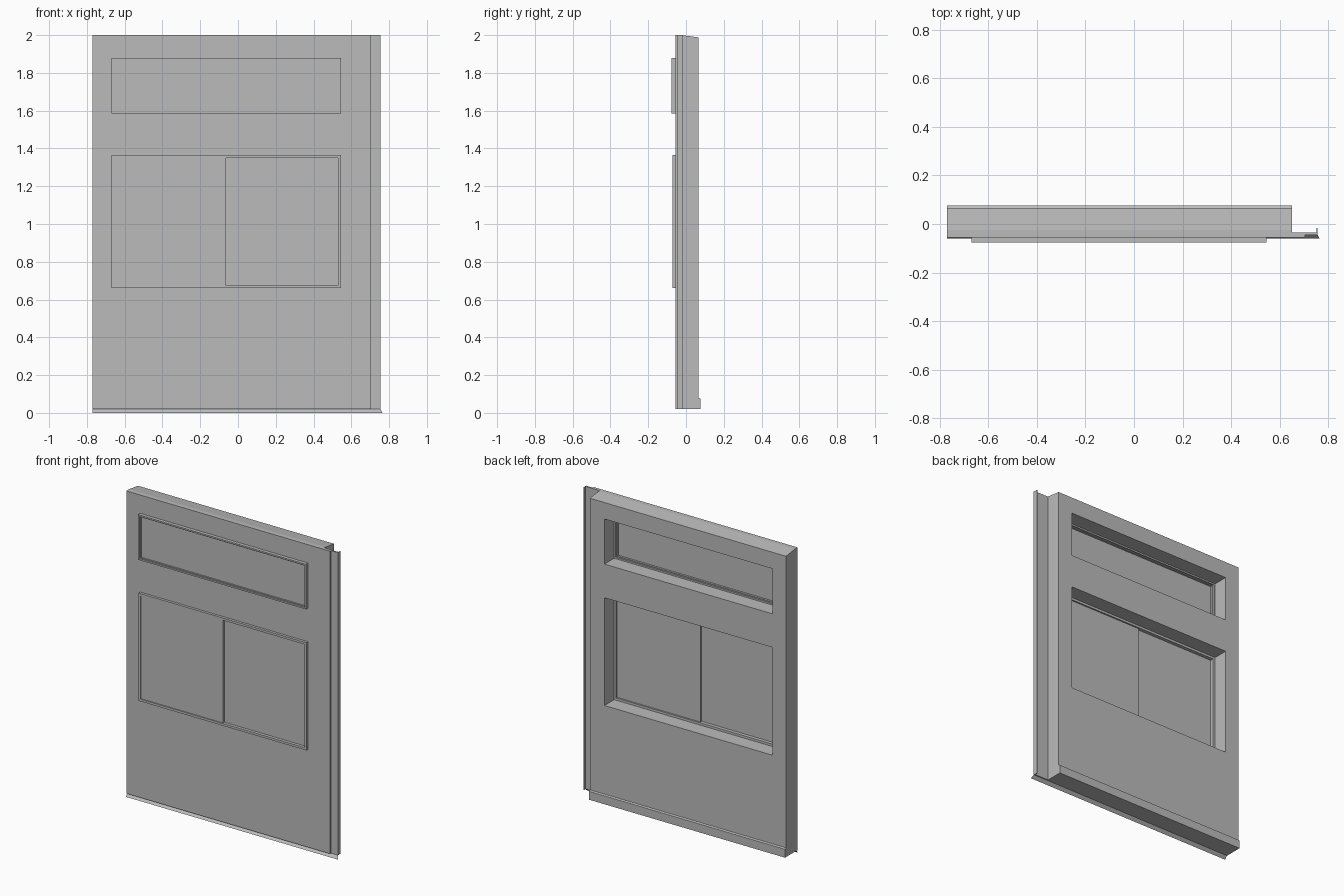
import bpy, bmesh
from mathutils import Vector

cube = bpy.data.objects.get("Cube")
if cube:
    bpy.data.objects.remove(cube, do_unlink=True)

grey = bpy.data.materials.new("plain grey")
grey.use_nodes = True
grey.diffuse_color = (0.5, 0.5, 0.5, 1)
grey.node_tree.nodes["Principled BSDF"].inputs["Base Color"].default_value = (0.5, 0.5, 0.5, 1)


def finish(name, bm):
    mesh = bpy.data.meshes.new(name)
    bm.to_mesh(mesh)
    bm.free()
    mesh.materials.append(grey)
    obj = bpy.data.objects.new(name, mesh)
    bpy.context.collection.objects.link(obj)
    return obj


def prism(points, offset):
    """Extrude a closed outline along the offset vector."""
    bm = bmesh.new()
    face = bm.faces.new([bm.verts.new(p) for p in points])
    result = bmesh.ops.extrude_face_region(bm, geom=[face])
    moved = [v for v in result["geom"] if isinstance(v, bmesh.types.BMVert)]
    bmesh.ops.translate(bm, verts=moved, vec=Vector(offset))
    bmesh.ops.recalc_face_normals(bm, faces=bm.faces)
    return bm


def box(name, x0, x1, y0, y1, z0, z1):
    outline = [(x0, y0, z0), (x1, y0, z0), (x1, y0, z1), (x0, y0, z1)]
    return finish(name, prism(outline, (0, y1 - y0, 0)))


def ring(name, x0, x1, z0, z1, width, y0, y1):
    """Rectangular frame with an open middle."""
    bm = bmesh.new()
    loops = []
    for y in (y0, y1):
        for w in (0, width):
            corners = [(x0 + w, z0 + w), (x1 - w, z0 + w), (x1 - w, z1 - w), (x0 + w, z1 - w)]
            loops.append([bm.verts.new((x, y, z)) for x, z in corners])
    for a, b in ((0, 1), (1, 3), (3, 2), (2, 0)):
        for i in range(4):
            j = (i + 1) % 4
            bm.faces.new((loops[a][i], loops[a][j], loops[b][j], loops[b][i]))
    bmesh.ops.recalc_face_normals(bm, faces=bm.faces)
    return finish(name, bm)


# Wall with lapped edge flange and a small return lip
LEFT, RIGHT, BOTTOM, TOP = -0.77, 0.65, 0.02, 2.0
FRONT, BACK = -0.055, 0.065
plan = [(LEFT, FRONT), (0.705, FRONT), (0.705, -0.045), (0.755, -0.045), (0.755, -0.016),
        (0.751, -0.016), (0.751, -0.035), (RIGHT, -0.035), (RIGHT, BACK), (LEFT, BACK)]
bm = prism([(x, y, BOTTOM) for x, y in plan], (0, 0, TOP - BOTTOM))
bmesh.ops.bisect_plane(bm, geom=bm.verts[:] + bm.edges[:] + bm.faces[:],
                       plane_co=(0, -0.025, 0), plane_no=(0, 1, 0))
for v in bm.verts:
    if v.co.z > 1.9 and v.co.y > 0.06:
        v.co.z -= 0.012
wall = finish("wall_panel", bm)

# Window openings
X0, X1 = -0.67, 0.545
openings = {"upper": (1.585, 1.88), "lower": (0.66, 1.365)}
for key, (z0, z1) in openings.items():
    cutter = box(key + "_cutter", X0, X1, -0.2, 0.2, z0, z1)
    cutter.hide_render = True
    mod = wall.modifiers.new(key, "BOOLEAN")
    mod.operation = "DIFFERENCE"
    mod.solver = "EXACT"
    mod.object = cutter
    bpy.context.view_layer.objects.active = wall
    bpy.ops.object.modifier_apply(modifier=mod.name)
    bpy.data.objects.remove(cutter, do_unlink=True)

# Upper window: frame, glazing stop and single pane
z0, z1 = openings["upper"]
ring("upper_window_frame", X0, X1, z0, z1, 0.01, -0.077, -0.035)
ring("upper_window_stop", X0 + 0.01, X1 - 0.01, z0 + 0.01, z1 - 0.01, 0.005, -0.07, -0.045)
box("upper_window_pane", X0 + 0.01, X1 - 0.01, -0.063, -0.058, z0 + 0.01, z1 - 0.01)

# Lower window: frame, track and two staggered sliding panes
z0, z1 = openings["lower"]
ring("lower_window_frame", X0, X1, z0, z1, 0.015, -0.072, -0.035)
MID = -0.063
box("lower_right_pane", X0 + 0.015, MID, -0.066, -0.058, z0 + 0.015, z1 - 0.015)
box("lower_left_pane", MID - 0.01, X1 - 0.015, -0.052, -0.045, z0 + 0.015, z1 - 0.015)
box("pane_meeting_strip", MID - 0.01, MID, -0.059, -0.051, z0 + 0.015, z1 - 0.015)

# Sill ledge along the foot of the back
ledge = [(LEFT, BACK, BOTTOM), (LEFT, 0.076, BOTTOM), (LEFT, 0.076, 0.075), (LEFT, BACK, 0.08)]
finish("back_sill_ledge", prism(ledge, (RIGHT - LEFT, 0, 0)))

# Thin sloping drip strip under the front edge
bm = bmesh.new()
strip = [(LEFT, -0.042, 0.02), (0.755, -0.042, 0.02), (0.765, -0.06, 0.0), (LEFT, -0.06, 0.0)]
face = bm.faces.new([bm.verts.new(p) for p in strip])
face.normal_update()
if face.normal.z > 0:
    face.normal_flip()
finish("drip_strip", bm)
